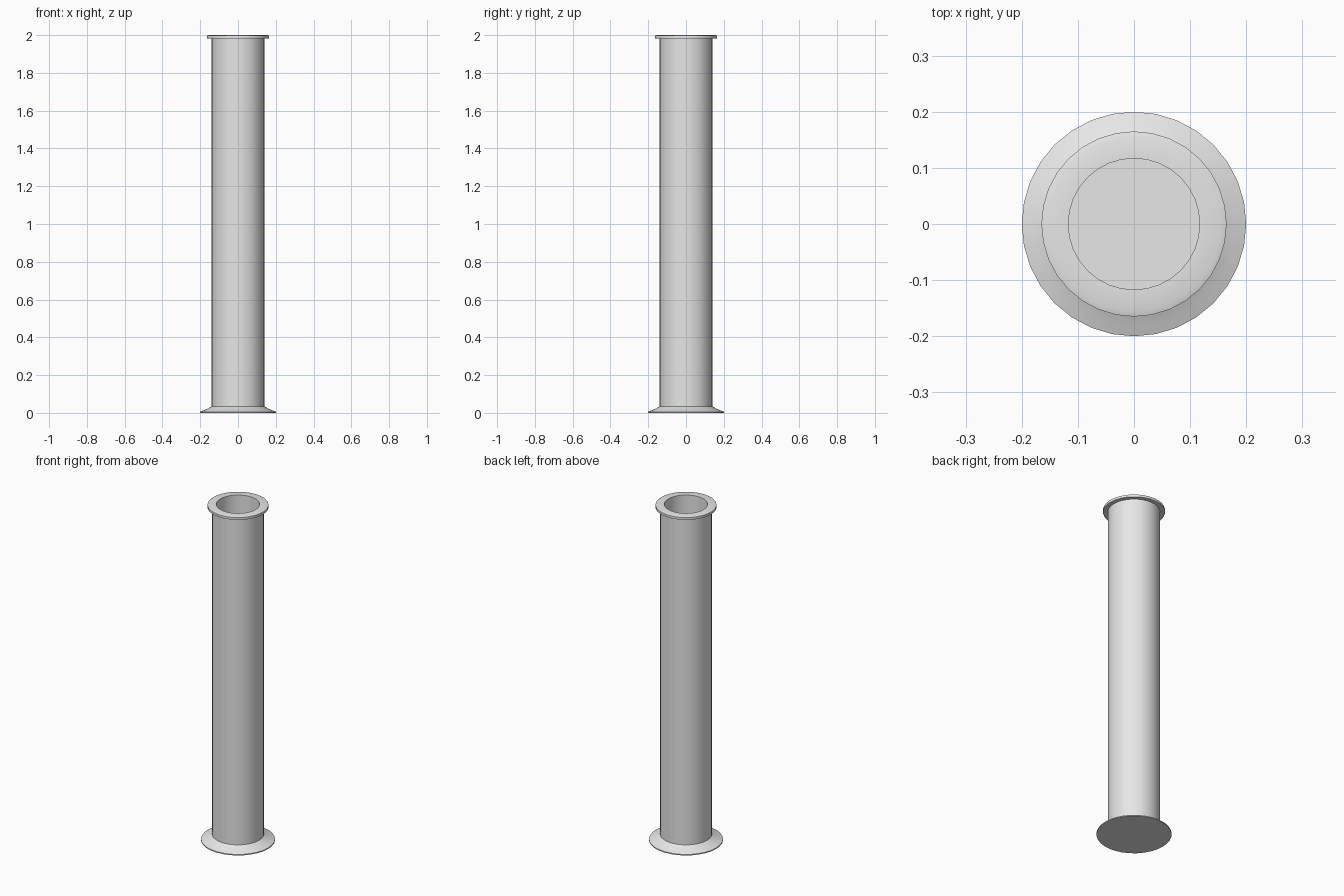
import bpy, bmesh, math

if "Cube" in bpy.data.objects:
    bpy.data.objects.remove(bpy.data.objects["Cube"])

SEGMENTS = 32

grey = bpy.data.materials.new("light grey")
grey.diffuse_color = (0.8, 0.8, 0.8, 1)
grey.use_nodes = True
grey.node_tree.nodes["Principled BSDF"].inputs["Base Color"].default_value = grey.diffuse_color


def lathe(name, profile):
    """Revolve a closed (radius, height) profile about z; radius 0 makes a pole."""
    bm = bmesh.new()
    rings = []
    for r, z in profile:
        if r == 0:
            rings.append([bm.verts.new((0, 0, z))])
        else:
            rings.append([bm.verts.new((r * math.cos(2 * math.pi * i / SEGMENTS),
                                        r * math.sin(2 * math.pi * i / SEGMENTS), z))
                          for i in range(SEGMENTS)])
    for a, b in zip(rings, rings[1:]):
        for i in range(SEGMENTS):
            j = (i + 1) % SEGMENTS
            loop = [a[i % len(a)], a[j % len(a)], b[j % len(b)], b[i % len(b)]]
            bm.faces.new(list(dict.fromkeys(loop)))
    bmesh.ops.recalc_face_normals(bm, faces=bm.faces)
    mesh = bpy.data.meshes.new(name)
    bm.to_mesh(mesh)
    bm.free()
    mesh.materials.append(grey)
    obj = bpy.data.objects.new(name, mesh)
    bpy.context.collection.objects.link(obj)
    bpy.ops.object.select_all(action='DESELECT')
    obj.select_set(True)
    bpy.context.view_layer.objects.active = obj
    bpy.ops.object.shade_smooth_by_angle(angle=math.radians(35))
    return obj


# Hollow tube with flared foot, flat rim flange and inner floor
lathe("tall_hollow_stand", [
    (0, 0), (0.2, 0), (0.2, 0.006),               # underside and foot edge
    (0.178, 0.015), (0.158, 0.024), (0.14, 0.035),  # sloping flare
    (0.14, 1.983), (0.165, 1.983),                # outer wall, flange underside
    (0.165, 1.997), (0.155, 2.0), (0.117, 2.0),   # flange edge and rim
    (0.117, 0.03), (0, 0.03),                     # inner wall and floor
])
